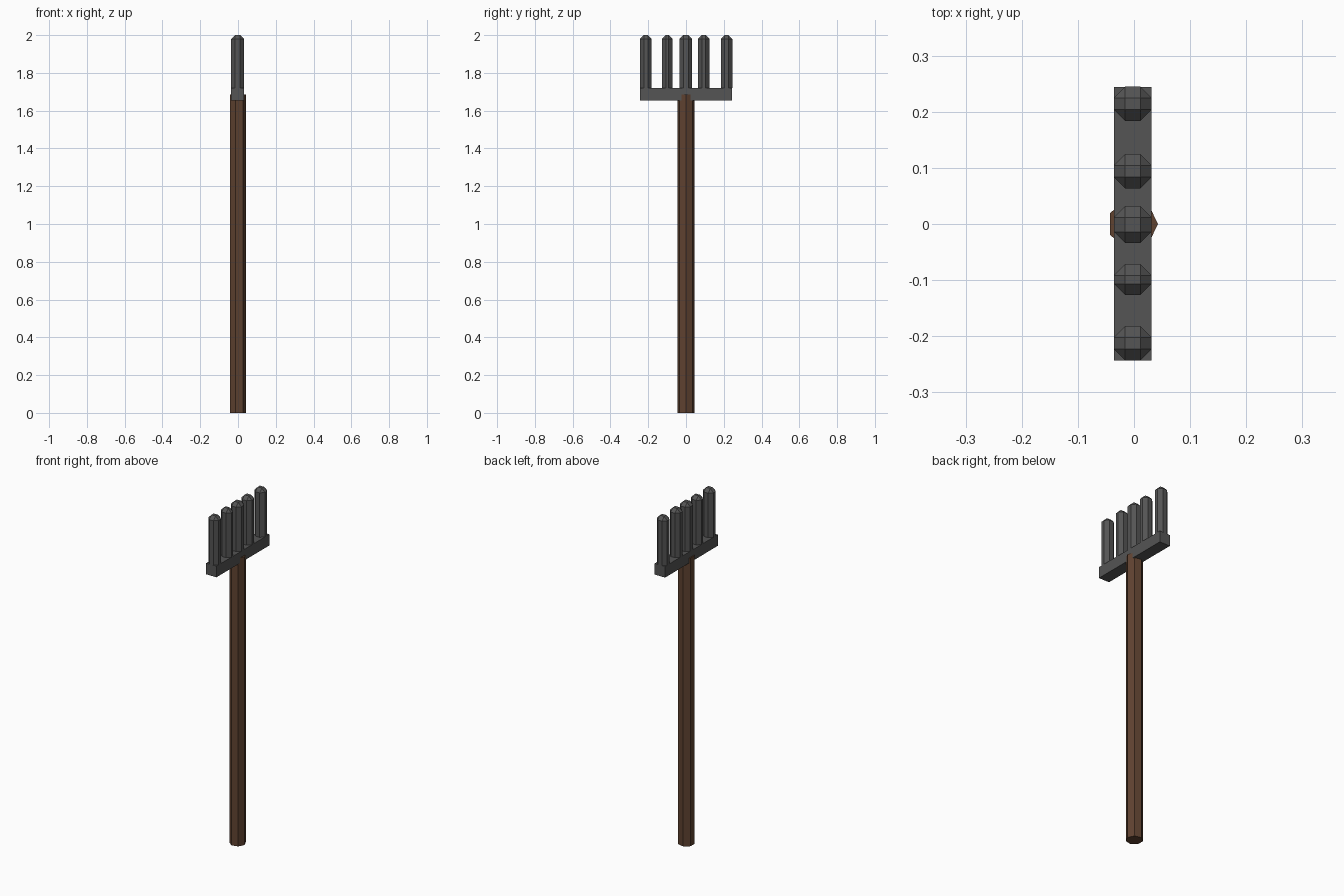
import bpy, bmesh
from math import pi
from mathutils import Matrix

if "Cube" in bpy.data.objects:
    bpy.data.objects.remove(bpy.data.objects["Cube"])

AXIS = -0.0023      # centre of the seven-sided handle and the head
BAR_TOP = 1.72


def material(name, rgb):
    m = bpy.data.materials.new(name)
    m.diffuse_color = (*rgb, 1)
    m.use_nodes = True
    m.node_tree.nodes["Principled BSDF"].inputs["Base Color"].default_value = m.diffuse_color
    return m


wood = material("wood", (0.115, 0.055, 0.03))
iron = material("iron", (0.09, 0.09, 0.09))


def add_object(name, bm, mat):
    bmesh.ops.recalc_face_normals(bm, faces=bm.faces)
    mesh = bpy.data.meshes.new(name)
    bm.to_mesh(mesh)
    bm.free()
    mesh.materials.append(mat)
    obj = bpy.data.objects.new(name, mesh)
    bpy.context.collection.objects.link(obj)
    return obj


def box(x, y, z0, z1, width, depth):
    bm = bmesh.new()
    m = Matrix.Translation((x, y, (z0 + z1) / 2)) @ Matrix.Diagonal((width, depth, z1 - z0, 1))
    bmesh.ops.create_cube(bm, size=1, matrix=m)
    return bm


# Handle: seven-sided pole with one corner pointing to +x
bpy.ops.mesh.primitive_cylinder_add(vertices=7, radius=0.045, depth=1.685,
                                    location=(AXIS, 0, 0.8425), rotation=(0, 0, -pi / 2))
handle = bpy.context.object
handle.name = "handle"
handle.data.materials.append(wood)

# Corner of the heptagon faces +x whatever the primitive's start angle
bpy.context.view_layer.update()
assert max((handle.matrix_world @ v.co).x for v in handle.data.vertices) > 0.042

# Crossbar
add_object("crossbar", box(AXIS, 0.0005, 1.655, BAR_TOP, 0.067, 0.488), iron)

# Tines: square bars with chamfered sides and tips, standing on the crossbar
for i, (y, depth) in enumerate([(-0.2125, 0.061), (-0.099, 0.055), (-0.001, 0.066),
                                (0.094, 0.061), (0.2145, 0.061)]):
    bm = box(AXIS, y, BAR_TOP, 2.0, 0.067, depth)
    edges = [e for e in bm.edges if max(v.co.z for v in e.verts) > BAR_TOP + 0.01]
    bmesh.ops.bevel(bm, geom=edges, offset=0.02, offset_type='OFFSET', segments=1,
                    profile=0.5, affect='EDGES')
    bm.normal_update()
    hidden = [f for f in bm.faces if all(v.co.z < BAR_TOP + 0.001 for v in f.verts)]
    bmesh.ops.delete(bm, geom=hidden, context='FACES')
    add_object(f"tine_{i + 1}", bm, iron)
